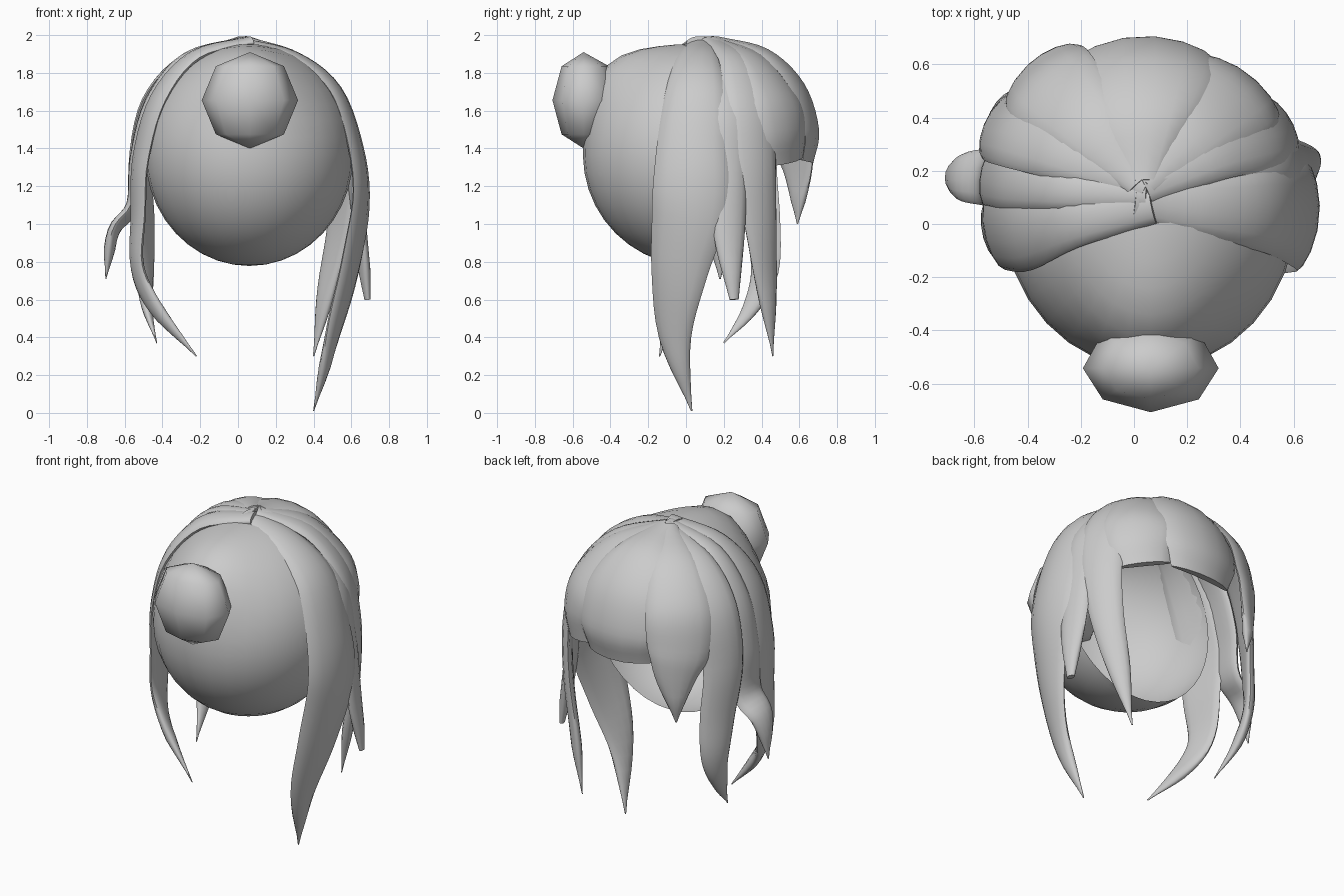
import bpy, bmesh, math
from mathutils import Vector

if "Cube" in bpy.data.objects:
    bpy.data.objects.remove(bpy.data.objects["Cube"])


def finish(bm, name, angle=60):
    bmesh.ops.recalc_face_normals(bm, faces=bm.faces)
    me = bpy.data.meshes.new(name)
    bm.to_mesh(me)
    bm.free()
    ob = bpy.data.objects.new(name, me)
    bpy.context.collection.objects.link(ob)
    bpy.ops.object.select_all(action='DESELECT')
    ob.select_set(True)
    bpy.context.view_layer.objects.active = ob
    bpy.ops.object.shade_smooth_by_angle(angle=math.radians(angle))
    return ob


def spline(pts, n=5):
    # Catmull-Rom through points given as (x, y, z, half width)
    p = [Vector(q) for q in pts]
    p = [2 * p[0] - p[1]] + p + [2 * p[-1] - p[-2]]
    out = []
    for i in range(1, len(p) - 2):
        a, b, c, d = p[i - 1:i + 3]
        for k in range(n):
            t = k / n
            out.append(0.5 * (2 * b + (c - a) * t + (2 * a - 5 * b + 4 * c - d) * t * t
                              + (3 * b - a - 3 * c + d) * t ** 3))
    return out + [p[-2]]


def lock(name, pts, thick=0.03, sides=14):
    # flattened, tapered lock whose section wraps around the head
    path = spline(pts)
    bm = bmesh.new()
    rings = []
    for i, q in enumerate(path):
        pos, w = q.to_3d(), max(q[3], 0.004)
        tan = (path[min(i + 1, len(path) - 1)].to_3d() - path[max(i - 1, 0)].to_3d()).normalized()
        nor = pos - Vector((0.05, 0.08, min(pos.z - 0.02, 1.35)))
        nor = (nor - tan * nor.dot(tan)).normalized()
        side = tan.cross(nor)
        th = min(thick, w * 0.6)
        ring = []
        for k in range(sides):
            a = 2 * math.pi * k / sides
            u = w * math.cos(a)
            ring.append(bm.verts.new(pos + side * u + nor * (th * math.sin(a) - u * u / 1.2)))
        rings.append(ring)
    for r, s in zip(rings, rings[1:]):
        for k in range(sides):
            j = (k + 1) % sides
            bm.faces.new((r[k], r[j], s[j], s[k]))
    bm.faces.new(rings[0])
    bm.faces.new(rings[-1])
    finish(bm, name)


# scalp: open half shell, fuller toward the bun
bm = bmesh.new()
bmesh.ops.create_uvsphere(bm, u_segments=32, v_segments=20, radius=1)
bmesh.ops.bisect_plane(bm, geom=bm.verts[:] + bm.edges[:] + bm.faces[:],
                       plane_co=(0, 0.06, 0), plane_no=(0, 1, 0), clear_outer=True)
bulge = Vector((0, -1, 1)).normalized()
for v in bm.verts:
    d = v.co.copy()
    k = 1 + 0.13 * max(0, d.dot(bulge)) ** 12
    v.co = Vector((0.06 + 0.55 * d.x * k, 0.045 + 0.59 * d.y * k, 1.365 + 0.587 * d.z * k))
finish(bm, "scalp_shell")

# bun: coarse flattened ball, deeper on the head side
bm = bmesh.new()
bmesh.ops.create_uvsphere(bm, u_segments=8, v_segments=4, radius=1)
for v in bm.verts:
    depth = 0.19 if v.co.y > 0 else 0.165
    v.co = Vector((0.063 + 0.255 * v.co.x, -0.542 + depth * v.co.y, 1.655 + 0.255 * v.co.z))
finish(bm, "hair_bun", 80)

# side locks on +x
lock("right_long_lock", [(.0, .09, 1.96, .08), (.3, .06, 1.885, .12), (.52, .05, 1.71, .16),
                         (.635, .03, 1.4, .19), (.665, .02, 1.1, .205), (.60, -.04, .75, .155),
                         (.5, -.06, .4, .09), (.4, .03, .01, 0)])
lock("right_short_lock", [(.06, .12, 1.95, .04), (.36, .2, 1.82, .08), (.55, .23, 1.6, .11),
                          (.61, .24, 1.3, .09), (.65, .23, .95, .085), (.685, .255, .6, .025)])
lock("right_face_lock", [(.03, .15, 1.965, .08), (.3, .28, 1.87, .12), (.49, .35, 1.65, .15),
                         (.56, .37, 1.35, .13), (.54, .4, 1.0, .1), (.47, .43, .65, .065),
                         (.4, .46, .3, 0)])

# side locks on -x
lock("left_long_lock", [(.07, .07, 1.965, .07), (-.23, .01, 1.89, .1), (-.43, -.03, 1.67, .15),
                        (-.525, -.02, 1.35, .16), (-.535, -.02, 1.05, .14), (-.535, -.03, .77, .1),
                        (-.44, -.08, .56, .06), (-.22, -.14, .3, 0)])
lock("left_flick_lock", [(.05, .11, 1.965, .06), (-.27, .13, 1.88, .08), (-.46, .16, 1.65, .11),
                         (-.54, .18, 1.35, .12), (-.56, .18, 1.1, .11), (-.66, .18, .96, .085),
                         (-.7, .18, .71, 0)])
lock("left_face_lock", [(.05, .14, 1.965, .06), (-.26, .28, 1.87, .12), (-.45, .36, 1.65, .15),
                        (-.525, .37, 1.32, .13), (-.51, .41, 1.0, .11), (-.5, .42, .75, .085),
                        (-.48, .34, .55, .045), (-.43, .2, .37, 0)])

# fringe
lock("fringe_middle", [(.03, .16, 1.965, .07), (.02, .42, 1.9, .2), (.02, .6, 1.73, .27),
                       (.02, .675, 1.5, .27), (.02, .645, 1.33, .22)])
lock("fringe_right", [(.04, .15, 1.965, .06), (.23, .36, 1.875, .15), (.37, .5, 1.68, .2),
                      (.41, .54, 1.5, .2), (.38, .54, 1.33, .16)])
lock("fringe_left", [(.02, .15, 1.965, .06), (-.18, .38, 1.88, .15), (-.32, .53, 1.68, .19),
                     (-.36, .58, 1.45, .18), (-.35, .6, 1.28, .12), (-.345, .59, 1.0, 0)])
